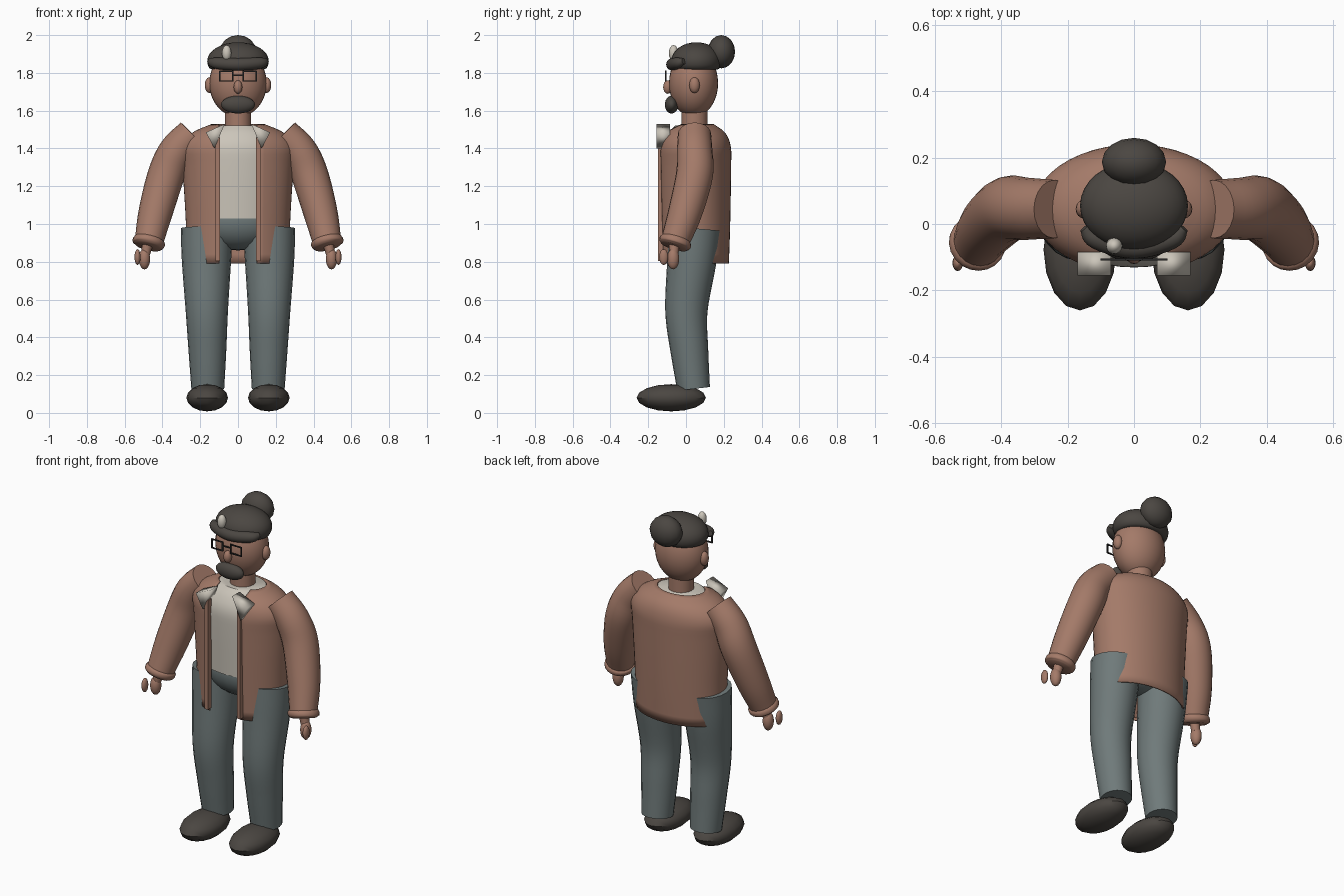
import bpy, bmesh, math
from mathutils import Vector

if "Cube" in bpy.data.objects:
    bpy.data.objects.remove(bpy.data.objects["Cube"], do_unlink=True)


def material(name, rgb):
    m = bpy.data.materials.new(name)
    m.use_nodes = True
    m.diffuse_color = (*rgb, 1)
    m.node_tree.nodes["Principled BSDF"].inputs["Base Color"].default_value = (*rgb, 1)
    return m


BROWN = material("warm brown", (0.37, 0.195, 0.14))
CREAM = material("cream", (0.60, 0.56, 0.49))
DENIM = material("grey blue", (0.16, 0.195, 0.195))
DARK = material("charcoal", (0.07, 0.062, 0.054))
BLACK = material("black", (0.02, 0.02, 0.02))
SIDES = (("right", -1), ("left", 1))


def finish(name, bm, mat, angle=40):
    bmesh.ops.recalc_face_normals(bm, faces=bm.faces)
    me = bpy.data.meshes.new(name)
    bm.to_mesh(me)
    bm.free()
    me.materials.append(mat)
    ob = bpy.data.objects.new(name, me)
    bpy.context.collection.objects.link(ob)
    bpy.ops.object.select_all(action="DESELECT")
    ob.select_set(True)
    bpy.context.view_layer.objects.active = ob
    bpy.ops.object.shade_smooth_by_angle(angle=math.radians(angle))
    return ob


def ball(name, mat, centre, radii, floor=-1, seg=24):
    """Ellipsoid; floor flattens everything below that fraction of its height."""
    bm = bmesh.new()
    bmesh.ops.create_uvsphere(bm, u_segments=seg, v_segments=seg // 2, radius=1)
    for v in bm.verts:
        v.co.z = max(v.co.z, floor)
        v.co = Vector([c + r * p for c, r, p in zip(centre, radii, v.co)])
    return finish(name, bm, mat)


def box(name, mat, centre, size):
    bm = bmesh.new()
    bmesh.ops.create_cube(bm, size=1)
    for v in bm.verts:
        v.co = Vector([c + s * p for c, s, p in zip(centre, size, v.co)])
    return finish(name, bm, mat)


def smooth_rows(rows, steps):
    """Catmull-Rom interpolation through rows of numbers."""
    rows = [Vector(r) for r in rows]
    ext = [2 * rows[0] - rows[1]] + rows + [2 * rows[-1] - rows[-2]]
    out = []
    for a, b, c, d in zip(ext, ext[1:], ext[2:], ext[3:]):
        for i in range(steps):
            t = i / steps
            out.append(0.5 * (2 * b + (c - a) * t + (2 * a - 5 * b + 4 * c - d) * t ** 2
                              + (3 * b - a - 3 * c + d) * t ** 3))
    return out + [rows[-1]]


def skin(bm, rings, closed=True, caps=True):
    rings = [[bm.verts.new(p) for p in ring] for ring in rings]
    n = len(rings[0])
    for r, s in zip(rings, rings[1:]):
        for i in range(n if closed else n - 1):
            j = (i + 1) % n
            bm.faces.new((r[i], r[j], s[j], s[i]))
    if caps:
        bm.faces.new(rings[0])
        bm.faces.new(rings[-1])


def tube(name, mat, path, seg=20, steps=5):
    """Round tube through (x, y, z, radius) points."""
    pts = smooth_rows(path, steps)
    rings = []
    for i, p in enumerate(pts):
        d = (pts[min(i + 1, len(pts) - 1)] - pts[max(i - 1, 0)]).to_3d().normalized()
        u = d.cross(Vector((0, 1, 0))).normalized()
        w = d.cross(u)
        angles = [2 * math.pi * k / seg for k in range(seg)]
        rings.append([p.to_3d() + p.w * (u * math.cos(a) + w * math.sin(a)) for a in angles])
    bm = bmesh.new()
    skin(bm, rings)
    return finish(name, bm, mat)


def garment(name, mat, profile, gap=0, seg=40):
    """Elliptical body shell from (z, rx, ry); gap is the half width of a front opening."""
    rings = []
    for z, rx, ry in smooth_rows(profile, 4):
        g = math.asin(min(gap / rx, 1))
        sweep = 2 * (math.pi - g)
        n = seg if gap else seg - 1
        rings.append([(rx * math.sin(g + sweep * k / (n + (not gap))),
                       0.045 - ry * math.cos(g + sweep * k / (n + (not gap))), z)
                      for k in range(n + 1)])
    bm = bmesh.new()
    skin(bm, rings, closed=not gap, caps=not gap)
    return finish(name, bm, mat)


# Torso
garment("shirt", CREAM, [(1.03, .25, .165), (1.3, .272, .175), (1.41, .275, .172),
                         (1.48, .22, .14), (1.522, .135, .1)])
jacket = garment("jacket", BROWN, [(.79, .27, .178), (1.0, .272, .185), (1.3, .29, .19),
                                   (1.41, .297, .188), (1.48, .24, .16), (1.525, .14, .1)], gap=.1)
shell = jacket.modifiers.new("cloth", "SOLIDIFY")
shell.thickness = .008
shell.offset = 0
ball("pelvis", DENIM, (0, .04, 1.02), (.24, .155, .16))

for side, s in SIDES:
    # Jacket front edge and lapel
    box(side + "_placket", BROWN, (s * .107, -.13, 1.13), (.022, .035, .65))
    bm = bmesh.new()
    outline = ((.07, 1.53), (.17, 1.485), (.125, 1.4))
    skin(bm, [[(s * x, y, z) for x, z in outline] for y in (-.155, -.085)])
    finish(side + "_lapel", bm, CREAM, 180)

    # Arm
    tube(side + "_sleeve", BROWN, [(s * .24, .045, 1.475, .088), (s * .325, .046, 1.385, .094),
                                   (s * .38, .045, 1.26, .098), (s * .437, -.005, 1.06, .09),
                                   (s * .473, -.06, .9, .075)])
    tube(side + "_cuff", BROWN, [(s * .468, -.05, .925, .072), (s * .471, -.054, .912, .085),
                                 (s * .474, -.06, .893, .085), (s * .477, -.064, .88, .07)], steps=3)
    tube(side + "_wrist", BROWN, [(s * .475, -.06, .91, .03), (s * .49, -.065, .84, .024)])
    ball(side + "_hand", BROWN, (s * .495, -.068, .815), (.03, .032, .055))
    ball(side + "_thumb", BROWN, (s * .532, -.118, .825), (.016, .024, .042), seg=16)

    # Leg and shoe
    tube(side + "_trouser_leg", DENIM, [(s * .165, .045, .975, .138), (s * .167, .03, .8, .13),
                                        (s * .165, .002, .54, .112), (s * .162, .018, .33, .1),
                                        (s * .16, .04, .128, .087)])
    ball(side + "_shoe", DARK, (s * .163, -.078, .08), (.11, .183, .072), seg=16)

    # Ear and spectacle rim
    ball(side + "_ear", BROWN, (s * .152, .045, 1.735), (.024, .028, .042), seg=16)
    for z in (1.757, 1.808):
        box(side + "_rim_bar", BLACK, (s * .062, -.107, z), (.074, .006, .007))
    for x in (.027, .097):
        box(side + "_rim_post", BLACK, (s * x, -.107, 1.783), (.007, .006, .056))

# Head
tube("neck", BROWN, [(0, .045, 1.5, .07), (0, .045, 1.62, .07)])
ball("head", BROWN, (0, .04, 1.745), (.152, .13, .178), seg=32)
ball("nose", BROWN, (0, -.097, 1.725), (.023, .024, .036), seg=16)
ball("beard", DARK, (0, -.076, 1.632), (.09, .036, .047))
box("spectacle_bridge", BLACK, (0, -.107, 1.787), (.054, .006, .007))

# Cap, visor, badge and hair bun
ball("cap", DARK, (0, .055, 1.862), (.163, .133, .1), floor=-.45, seg=32)
tube("visor", DARK, [(-.15, -.012, 1.862, .015), (-.115, -.045, 1.852, .03),
                     (0, -.072, 1.845, .033),
                     (.115, -.045, 1.852, .03), (.15, -.012, 1.862, .015)])
ball("cap_badge", CREAM, (-.06, -.066, 1.905), (.025, .025, .042), seg=16)
ball("hair_bun", DARK, (0, .187, 1.912), (.097, .073, .088), seg=16)
